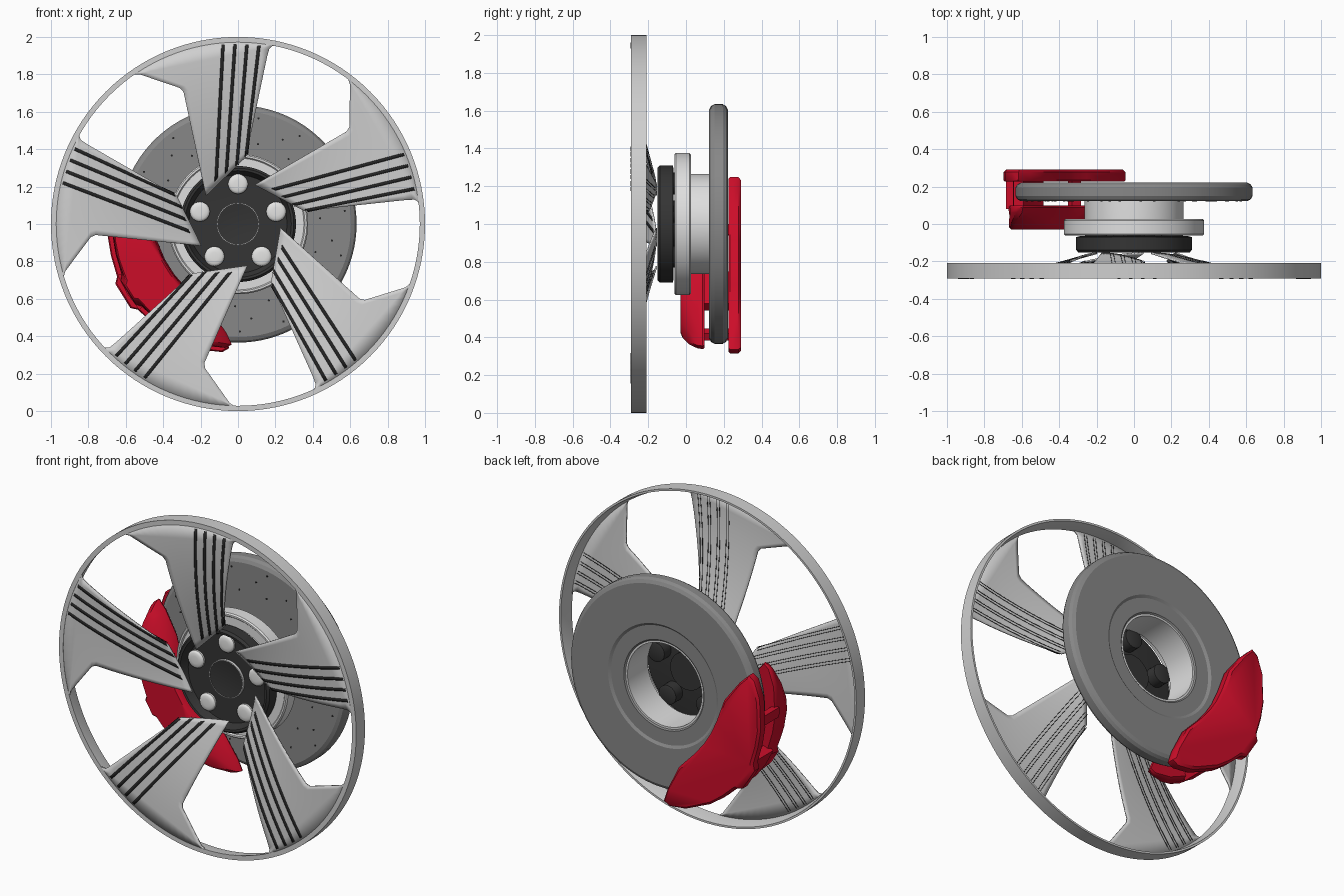
import bpy, bmesh, math
from mathutils import Vector

if "Cube" in bpy.data.objects:
    bpy.data.objects.remove(bpy.data.objects["Cube"])


def mat(name, rgb):
    m = bpy.data.materials.new(name)
    m.diffuse_color = (*rgb, 1)
    m.use_nodes = True
    m.node_tree.nodes["Principled BSDF"].inputs["Base Color"].default_value = m.diffuse_color
    return m


SILVER = mat("cover_silver", (0.62, 0.62, 0.62))
LIGHT = mat("hub_light_grey", (0.74, 0.74, 0.74))
NUT = mat("nut_pale_grey", (0.78, 0.78, 0.77))
STEEL = mat("disc_grey", (0.245, 0.245, 0.245))
DARK = mat("hub_dark", (0.035, 0.035, 0.035))
BLACK = mat("slot_black", (0.018, 0.018, 0.018))
RED = mat("caliper_red", (0.60, 0.004, 0.022))
CZ = 1.0  # height of the wheel axis


def finish(name, bm, material, recalc=True, angle=30):
    if recalc:
        bmesh.ops.recalc_face_normals(bm, faces=bm.faces)
    me = bpy.data.meshes.new(name)
    bm.to_mesh(me)
    bm.free()
    me.materials.append(material)
    ob = bpy.data.objects.new(name, me)
    ob.location.z = CZ
    bpy.context.collection.objects.link(ob)
    bpy.ops.object.select_all(action='DESELECT')
    ob.select_set(True)
    bpy.context.view_layer.objects.active = ob
    bpy.ops.object.shade_smooth_by_angle(angle=math.radians(angle))
    return ob


def bridge(bm, rings, wrap):
    """Join a list of equally long closed vertex loops with quads."""
    n = len(rings[0])
    for a, b in zip(rings, rings[1:] + (rings[:1] if wrap else [])):
        for i in range(n):
            bm.faces.new([a[i], a[(i + 1) % n], b[(i + 1) % n], b[i]])


def lathe(name, profile, material, seg=96, centres=((0, 0),), solid=False, angle=30):
    """Revolve (r, y) points round the y axis; solid caps the ends, else the profile closes."""
    bm = bmesh.new()
    for cx, cz in centres:
        rings = []
        for r, y in profile:
            rings.append([bm.verts.new((cx + r * math.cos(t), y, cz + r * math.sin(t)))
                          for t in (2 * math.pi * i / seg for i in range(seg))])
        bridge(bm, rings, not solid)
        if solid:
            bm.faces.new(rings[0])
            bm.faces.new(rings[-1])
    return finish(name, bm, material, angle=angle)


def polar(r, deg):
    return r * math.cos(math.radians(deg)), r * math.sin(math.radians(deg))


def dish(r):
    return -0.2915 + 0.22 * (1 - r) ** 2


def row(a, b, n):
    """n + 1 points evenly from a to b."""
    a, b = Vector(a), Vector(b)
    return [a.lerp(b, i / n) for i in range(n + 1)]


def dished_sheet(name, strips, material, offset, thickness):
    """Loft each strip's rows into a grid, repeat five times and bend to the dish."""
    bm = bmesh.new()
    for rows in strips:
        fine = [rows[0]]
        for a, b in zip(rows, rows[1:]):
            n = max(1, round((a[0] - b[0]).length / 0.045))
            fine += [[p.lerp(q, j / n) for p, q in zip(a, b)] for j in range(1, n + 1)]
        for k in range(5):
            c, s = polar(1, 72 * k)
            grid = [[bm.verts.new((x * c - z * s, dish(math.hypot(x, z)) - offset, x * s + z * c))
                     for x, z in r] for r in fine]
            for a, b in zip(grid, grid[1:]):
                for i in range(len(a) - 1):
                    f = bm.faces.new((a[i], a[i + 1], b[i + 1], b[i]))
                    f.normal_update()
                    if f.normal.y > 0:
                        f.normal_flip()
    ob = finish(name, bm, material, recalc=False)
    m = ob.modifiers.new("thickness", 'SOLIDIFY')
    m.thickness = thickness
    m.offset = -1
    return ob


# Wheel cover: outer band, five pointed spokes, four slots on each
lathe("cover_rim", [(1, -0.292), (1, -0.208), (0.988, -0.208), (0.972, -0.283), (0.972, -0.292)],
      SILVER, 128)
N = 16
spoke = [[Vector(polar(0.974, 126.5 - 48.5 * i / N)) for i in range(N + 1)],
         row((-0.555, 0.799), (0.185, 0.952), N), row((-0.525, 0.800), (0.168, 0.938), N),
         row((-0.31, 0.727), (0.157, 0.90), N), row((-0.291, 0.705), (0.142, 0.83), N),
         row((-0.171, 0.150), (0.043, 0.358), N)]
dished_sheet("cover_spokes", [spoke], SILVER, 0, 0.008)

slots, slot_edges = [], []
for (x0, z0), (x1, z1) in (((-0.08, 0.960), (-0.117, 0.235)), ((-0.016, 0.962), (-0.062, 0.275)),
                           ((0.048, 0.960), (-0.006, 0.315)), ((0.112, 0.955), (0.044, 0.37))):
    w = 0.0085
    slots.append([row((x0 - w, z0), (x0 + w, z0), 1), row((x1 - w, z1 - w), (x1 + w, z1 + w), 1)])
    for d in (-w, w):
        slot_edges.append([row((x0 + d - 0.0015, z0), (x0 + d + 0.0015, z0), 1),
                           row((x1 + d - 0.0015, z1), (x1 + d + 0.0015, z1), 1)])
dished_sheet("cover_slots", slots, BLACK, 0.002, 0.006)
dished_sheet("cover_slot_back_edges", slot_edges, BLACK, -0.006, 0.0035)

# Dark hub cup with recessed face, centre cap, and bosses behind it
lathe("hub_cap", [(0.10, -0.100), (0.262, -0.104), (0.285, -0.150), (0.298, -0.152), (0.31, -0.138),
                  (0.31, -0.07), (0.29, -0.065)], DARK, solid=True)
lathe("centre_cap", [(0.095, -0.110), (0.106, -0.113), (0.113, -0.113), (0.113, -0.01)],
      DARK, 48, solid=True)
lathe("centre_cap_groove", [(0.110, -0.115), (0.114, -0.115), (0.114, -0.10), (0.110, -0.10)],
      LIGHT, 48)
nuts = [polar(0.214, 90 + 72 * k) for k in range(5)]
lathe("wheel_nuts", [(0.022, -0.126), (0.040, -0.124), (0.048, -0.120), (0.053, -0.113), (0.053, -0.09)],
      NUT, 32, nuts, True)
lathe("nut_bosses", [(0.058, -0.08), (0.058, 0.0), (0.045, 0.005)], DARK, 24, nuts, True)

# Light hub flange with its open neck
lathe("hub_flange", [(0.30, -0.055), (0.352, -0.055), (0.358, -0.062), (0.368, -0.062), (0.375, -0.054),
                     (0.375, 0.018), (0.367, 0.026), (0.265, 0.026), (0.265, 0.13), (0.262, 0.205),
                     (0.25, 0.205), (0.25, 0.01), (0.30, 0.01)], LIGHT)

# Brake disc with chamfered rim, stepped back and drilled front
lathe("brake_disc", [(0.262, 0.122), (0.605, 0.122), (0.624, 0.132), (0.634, 0.15), (0.634, 0.195),
                     (0.624, 0.212), (0.605, 0.222), (0.37, 0.222), (0.355, 0.212), (0.27, 0.212),
                     (0.262, 0.205)], STEEL, angle=20)
holes = [polar(r, 24 * k + twist + 4) for k in range(15)
         for r, twist in ((0.44, 0), (0.51, 10), (0.575, 3))]
lathe("disc_holes", [(0.006, 0.1205), (0.006, 0.126)], BLACK, 8, holes, True)

# Brake caliper: crescent outline mirrored about its middle angle
MID = 212
half = [(6, 0.73), (8.5, 0.705), (18, 0.70), (27, 0.70), (42, 0.70), (51, 0.69), (54, 0.665),
        (51, 0.59), (39, 0.456), (20, 0.41), (6, 0.40)]
outline = half + [(-a, r) for a, r in reversed(half)]


def crescent(name, layers):
    """Stack the outline at (y, angle scale, radius scale) layers."""
    bm = bmesh.new()
    rings = []
    for y, sa, sr in layers:
        ring = []
        for a, r in outline:
            x, z = polar(0.57 + (r - 0.57) * sr, MID + a * sa)
            ring.append(bm.verts.new((x, y, z)))
        rings.append(ring)
    bridge(bm, rings, False)
    bm.faces.new(rings[0])
    bm.faces.new(rings[-1])
    return finish(name, bm, RED, angle=40)


crescent("caliper_back", [(0.226, 0.99, 0.95), (0.234, 1, 1), (0.278, 1, 1), (0.291, 0.975, 0.9)])
crescent("caliper_front", [(0.098, 1.01, 0.76), (0.088, 1.02, 0.80), (0.06, 0.99, 0.78),
                           (0.015, 0.82, 0.77), (-0.018, 0.66, 0.76), (-0.03, 0.58, 0.70)])

# Bridges over the disc edge joining both caliper halves
bm = bmesh.new()
for a0, a1, r0, r1 in ((-9, 9, 0.642, 0.700), (-32, -27, 0.645, 0.685), (27, 32, 0.645, 0.685)):
    loop = [polar(r, MID + a) for a, r in ((a0, r0), (a0, r1), ((a0 + a1) / 2, r1), (a1, r1),
                                           (a1, r0), ((a0 + a1) / 2, r0))]
    ends = [[bm.verts.new((x, y, z)) for x, z in loop] for y in (0.08, 0.24)]
    bridge(bm, ends, False)
    bm.faces.new(ends[0])
    bm.faces.new(ends[1])
finish("caliper_bridges", bm, RED)
